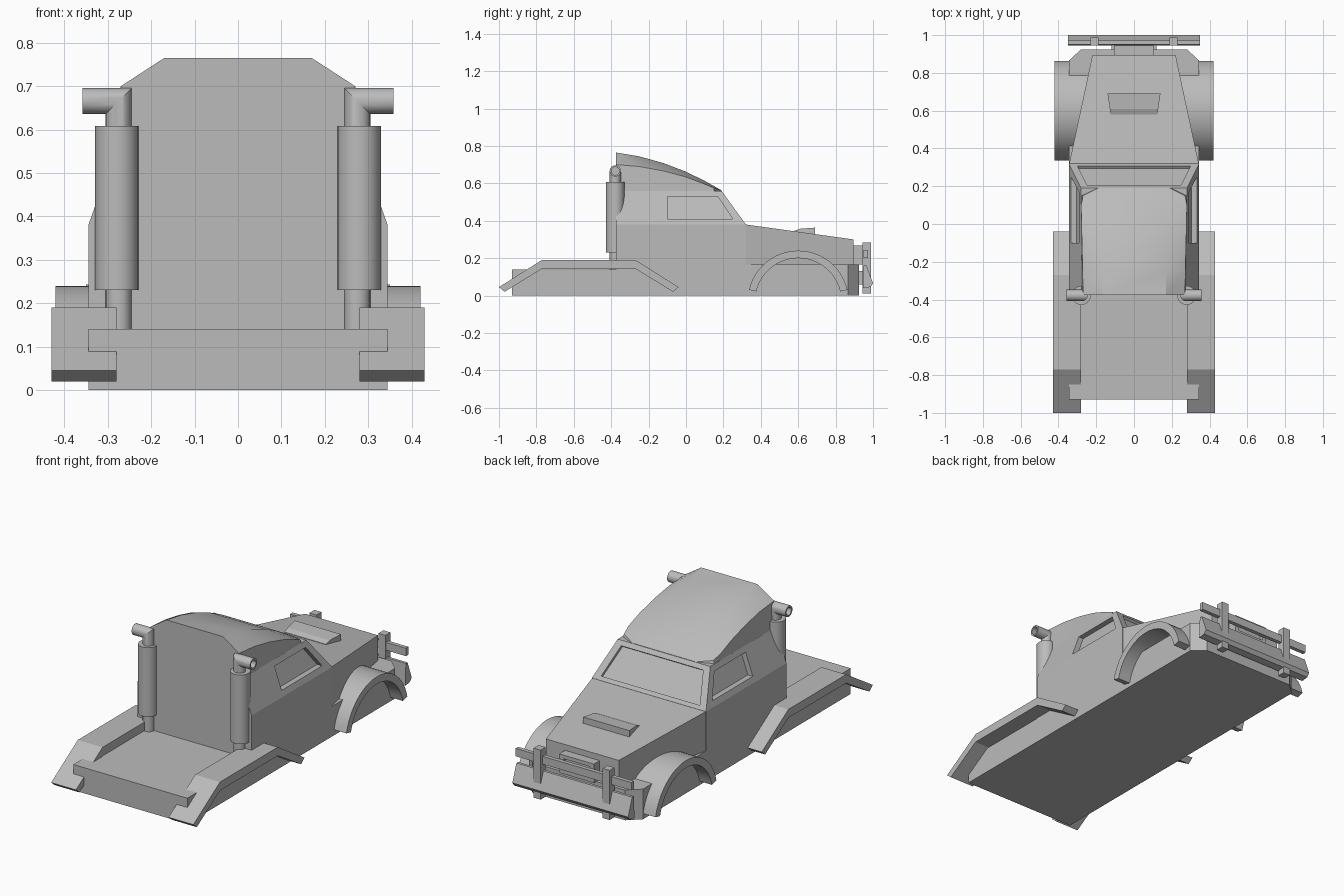
import bpy, bmesh, math
from mathutils import Vector

cube = bpy.data.objects.get("Cube")
if cube:
    bpy.data.objects.remove(cube, do_unlink=True)

grey = bpy.data.materials.new("plain_grey")
grey.use_nodes = True
grey.diffuse_color = (0.5, 0.5, 0.5, 1)
grey.node_tree.nodes["Principled BSDF"].inputs["Base Color"].default_value = (0.5, 0.5, 0.5, 1)


def loft(name, rings, smooth=False):
    """Skin a list of equal-length rings and cap both ends."""
    bm = bmesh.new()
    rows = [[bm.verts.new(p) for p in ring] for ring in rings]
    n = len(rows[0])
    for a, b in zip(rows, rows[1:]):
        for i in range(n):
            j = (i + 1) % n
            bm.faces.new((a[i], a[j], b[j], b[i]))
    bm.faces.new(rows[0])
    bm.faces.new(rows[-1])
    bmesh.ops.recalc_face_normals(bm, faces=bm.faces)
    mesh = bpy.data.meshes.new(name)
    bm.to_mesh(mesh)
    bm.free()
    mesh.materials.append(grey)
    ob = bpy.data.objects.new(name, mesh)
    bpy.context.collection.objects.link(ob)
    if smooth:
        bpy.ops.object.select_all(action='DESELECT')
        ob.select_set(True)
        bpy.context.view_layer.objects.active = ob
        bpy.ops.object.shade_smooth_by_angle(angle=math.radians(30))
    return ob


def side_prism(name, x0, x1, yz, smooth=False):
    return loft(name, [[(x, y, z) for y, z in yz] for x in (x0, x1)], smooth)


def plan_prism(name, z0, z1, xy):
    return loft(name, [[(x, y, z) for x, y in xy] for z in (z0, z1)])


def box(name, x0, x1, y0, y1, z0, z1):
    return plan_prism(name, z0, z1, [(x0, y0), (x1, y0), (x1, y1), (x0, y1)])


def rect(w, y0, y1, z):
    return [(-w, y0, z), (w, y0, z), (w, y1, z), (-w, y1, z)]


def cut(target, cutter):
    cutter.hide_render = True
    mod = target.modifiers.new("cut", 'BOOLEAN')
    mod.operation = 'DIFFERENCE'
    mod.solver = 'EXACT'
    mod.object = cutter
    bpy.context.view_layer.objects.active = target
    bpy.ops.object.modifier_apply(modifier=mod.name)
    bpy.data.objects.remove(cutter, do_unlink=True)


W = 0.345      # half width of the body
BACK = -0.375  # rear wall of the cab

# Flat bed and front chassis with chamfered nose
box("flat_bed", -W, W, -0.93, 0.33, 0, 0.14)
plan_prism("front_chassis", 0, 0.165, [(-W, 0.3), (W, 0.3), (W, 0.865), (0.28, 0.925),
                                       (-0.28, 0.925), (-W, 0.865)])

# Cab with slanted greenhouse
cab = loft("cab", [rect(W, BACK, 0.32, 0.02), rect(W, BACK, 0.32, 0.38),
                   rect(0.28, BACK, 0.19, 0.56)])

# Recessed side windows following the slope of the side
window = [(-0.1, 0.41), (-0.1, 0.53), (0.17, 0.53), (0.25, 0.41)]
for s in (1, -1):
    cut(cab, loft("window_cutter", [
        [(s * (W - 0.065 * (z - 0.38) / 0.18 + d), y, z) for y, z in window]
        for d in (-0.03, 0.1)]))

# Recessed windscreen
normal = Vector((0, 0.18, 0.13)).normalized()
pane = [Vector((s * (W - 0.04 - 0.065 * t), 0.32 - 0.13 * t, 0.38 + 0.18 * t))
        for s, t in ((1, 0.1), (1, 0.88), (-1, 0.88), (-1, 0.1))]
cut(cab, loft("windscreen_cutter", [[p + normal * d for p in pane] for d in (-0.015, 0.05)]))

# Curved roof: y, eave half width, eave height, ridge height
roof = [(BACK, 0.27, 0.7, 0.765), (-0.25, 0.272, 0.69, 0.744), (-0.12, 0.275, 0.666, 0.708),
        (0.0, 0.278, 0.634, 0.662), (0.1, 0.28, 0.596, 0.613), (0.15, 0.27, 0.575, 0.585),
        (0.19, 0.19, 0.561, 0.562)]
loft("roof", [[(-min(w + 0.01, 0.28), y, 0.555), (-w, y, e), (-0.17, y, r),
               (0.17, y, r), (w, y, e), (min(w + 0.01, 0.28), y, 0.555)]
              for y, w, e, r in roof], True)

# Tapered hood with scoop and grille
loft("hood", [[(-w, y, 0.1), (w, y, 0.1), (w, y, z), (-w, y, z)]
              for y, w, z in ((0.31, W, 0.381), (0.895, 0.22, 0.3))])
loft("hood_scoop", [[(-w, y, 0.32), (w, y, 0.32), (w, y, z), (-w, y, z)]
                    for y, w, z in ((0.58, 0.125, 0.346), (0.61, 0.128, 0.357), (0.69, 0.14, 0.363))])
grille = box("grille", -0.105, 0.105, 0.88, 0.945, 0.165, 0.268)
cut(grille, box("grille_cutter", -0.08, 0.08, 0.925, 0.96, 0.185, 0.248))

# Bull bar: sloping bumper plank, upper rail, uprights
side_prism("bumper_plank", -0.35, 0.35, [(0.95, 0.16), (0.965, 0.16), (1.0, 0.065),
                                         (0.985, 0.045), (0.945, 0.04)])
box("upper_rail", -0.35, 0.35, 0.95, 0.972, 0.2, 0.243)
box("bumper_mount", -0.12, 0.12, 0.9, 0.955, 0.06, 0.13)

arc = [math.radians(13 + 154 * i / 24) for i in range(25)]
arch = [(0.6 + 0.27 * math.cos(a), -0.03 + 0.27 * math.sin(a)) for a in arc]
arch += [(0.6 + 0.23 * math.cos(a), -0.03 + 0.23 * math.sin(a)) for a in reversed(arc)]
guard = [(-1.0, 0.045), (-0.77, 0.19), (-0.27, 0.19), (-0.04, 0.045),
         (-0.07, 0.02), (-0.27, 0.143), (-0.77, 0.143), (-0.97, 0.02)]
circle = [(math.cos(math.tau * i / 24), math.sin(math.tau * i / 24)) for i in range(24)]

for s, side in ((1, "left"), (-1, "right")):
    def pair(a, b):
        return min(s * a, s * b), max(s * a, s * b)

    box(side + "_bar_upright", *pair(0.187, 0.23), 0.945, 0.988, 0.012, 0.283)
    # Front wheel arch and rear mudguard
    side_prism(side + "_wheel_arch", s * 0.21, s * 0.42, arch, True)
    side_prism(side + "_mudguard", s * 0.28, s * 0.43, guard)
    # Exhaust stack: pipe with mitred elbow and hollow tip, wrapped by a muffler
    cx, cy, top, r = 0.275, -0.378, 0.666, 0.03
    pipe = [[(s * (cx + r * c), cy + r * q, 0.13) for c, q in circle],
            [(s * (cx + r * c), cy + r * q, top - r * c) for c, q in circle]]
    for x, k in ((0.358, r), (0.358, 0.7 * r), (0.31, 0.7 * r)):
        pipe.append([(s * x, cy + k * q, top - k * c) for c, q in circle])
    loft(side + "_exhaust_pipe", pipe, True)
    loft(side + "_muffler", [[(s * (0.279 + 0.05 * c), cy + 0.05 * q, z) for c, q in circle]
                             for z in (0.23, 0.608)], True)
